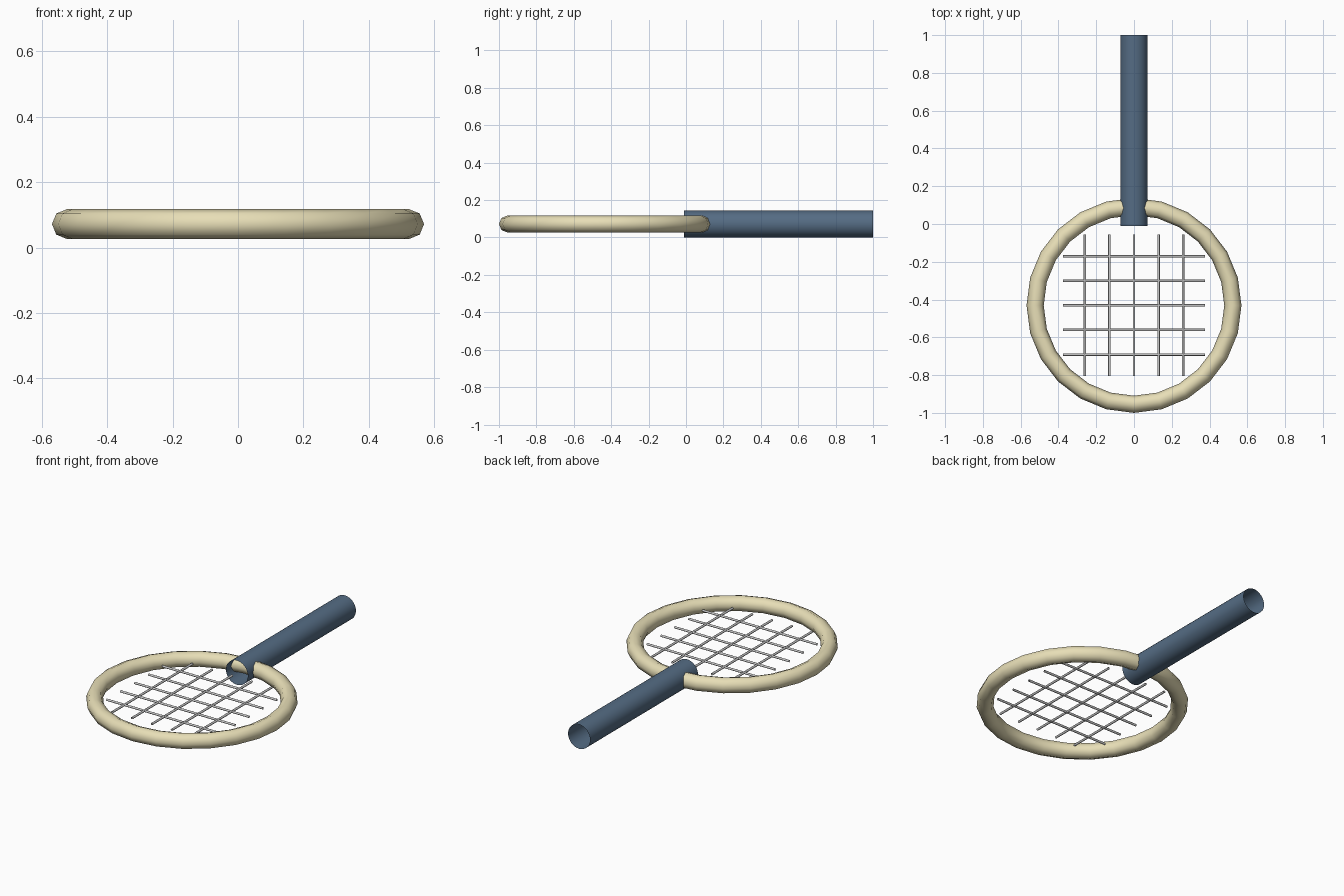
import bpy, bmesh
from math import pi, cos, sin, radians
from mathutils import Matrix, Vector

if "Cube" in bpy.data.objects:
    bpy.data.objects.remove(bpy.data.objects["Cube"])

CY, CZ = -0.431, 0.0718      # centre of the head


def material(name, rgb):
    m = bpy.data.materials.new(name)
    m.diffuse_color = (*rgb, 1)
    m.use_nodes = True
    m.node_tree.nodes["Principled BSDF"].inputs["Base Color"].default_value = m.diffuse_color
    return m


def finish(name, bm, mat=None):
    bmesh.ops.recalc_face_normals(bm, faces=bm.faces)
    me = bpy.data.meshes.new(name)
    bm.to_mesh(me)
    bm.free()
    me.shade_smooth()
    ob = bpy.data.objects.new(name, me)
    bpy.context.collection.objects.link(ob)
    if mat:
        me.materials.append(mat)
    return ob


def tube(name, a, b, radius, sides, mat=None):
    """Open-ended round tube from a to b."""
    a, b = Vector(a), Vector(b)
    d = b - a
    rot = d.to_track_quat('Z', 'Y').to_matrix().to_4x4()
    bm = bmesh.new()
    bmesh.ops.create_cone(bm, cap_ends=False, segments=sides, radius1=radius,
                          radius2=radius, depth=d.length,
                          matrix=Matrix.Translation((a + b) / 2) @ rot)
    return finish(name, bm, mat)


blue = material("handle_blue", (0.09, 0.15, 0.23))
cream = material("frame_cream", (0.80, 0.73, 0.47))

# Handle
tube("handle", (0, -0.01, CZ), (0, 1, CZ), 0.0718, 32, blue)

# Round frame, 24 x 8 torus
bm = bmesh.new()
R, r, N, M = 0.5235, 0.0455, 24, 8
rings = []
for i in range(N):
    a = 2 * pi * i / N
    rings.append([bm.verts.new(((R + r * cos(2 * pi * j / M)) * cos(a),
                                CY + (R + r * cos(2 * pi * j / M)) * sin(a),
                                CZ + r * sin(2 * pi * j / M))) for j in range(M)])
for i in range(N):
    p, q = rings[i], rings[(i + 1) % N]
    for j in range(M):
        k = (j + 1) % M
        bm.faces.new((p[j], q[j], q[k], p[k]))
finish("frame", bm, cream)

# Strings
for i in range(-2, 3):
    o = i * 0.13
    tube(f"long_string_{i + 3}", (o, CY - 0.375, CZ), (o, CY + 0.375, CZ), 0.0065, 8)
    tube(f"cross_string_{i + 3}", (-0.375, CY + o, CZ), (0.375, CY + o, CZ), 0.0065, 8)
